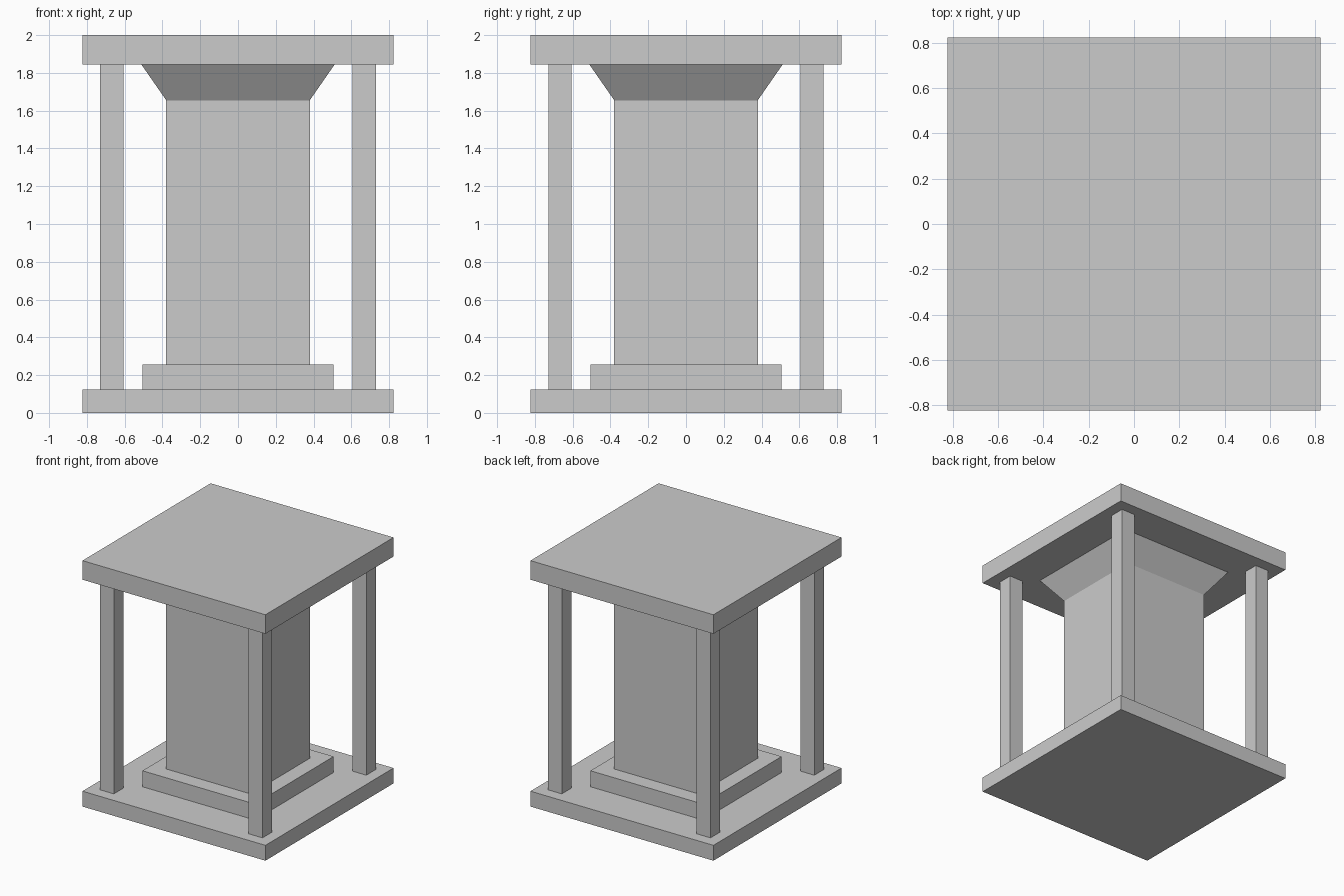
import bpy, bmesh

if "Cube" in bpy.data.objects:
    bpy.data.objects.remove(bpy.data.objects["Cube"])


def block(name, half, z0, z1, top_half=None, x=0.0, y=0.0):
    """Square block from z0 to z1; top_half lets it taper or flare."""
    top_half = half if top_half is None else top_half
    bm = bmesh.new()
    bmesh.ops.create_cube(bm, size=2.0)
    for v in bm.verts:
        top = v.co.z > 0
        h = top_half if top else half
        v.co = (v.co.x * h, v.co.y * h, z1 if top else z0)
    mesh = bpy.data.meshes.new(name)
    bm.to_mesh(mesh)
    bm.free()
    obj = bpy.data.objects.new(name, mesh)
    obj.location = (x, y, 0)
    bpy.context.collection.objects.link(obj)
    return obj


# Base slab and raised step
block("base_slab", 0.823, 0.0, 0.125)
block("plinth_step", 0.506, 0.125, 0.255)

# Central pillar with flared capital
block("central_pillar", 0.38, 0.255, 1.655)
block("flared_capital", 0.38, 1.655, 1.845, top_half=0.512)

# Top slab
block("top_slab", 0.823, 1.845, 2.0)

# Four slim corner posts
for sx, side in ((-1, "left"), (1, "right")):
    for sy, end in ((-1, "front"), (1, "back")):
        block(f"{end}_{side}_post", 0.062, 0.125, 1.845, x=sx * 0.669, y=sy * 0.667)
